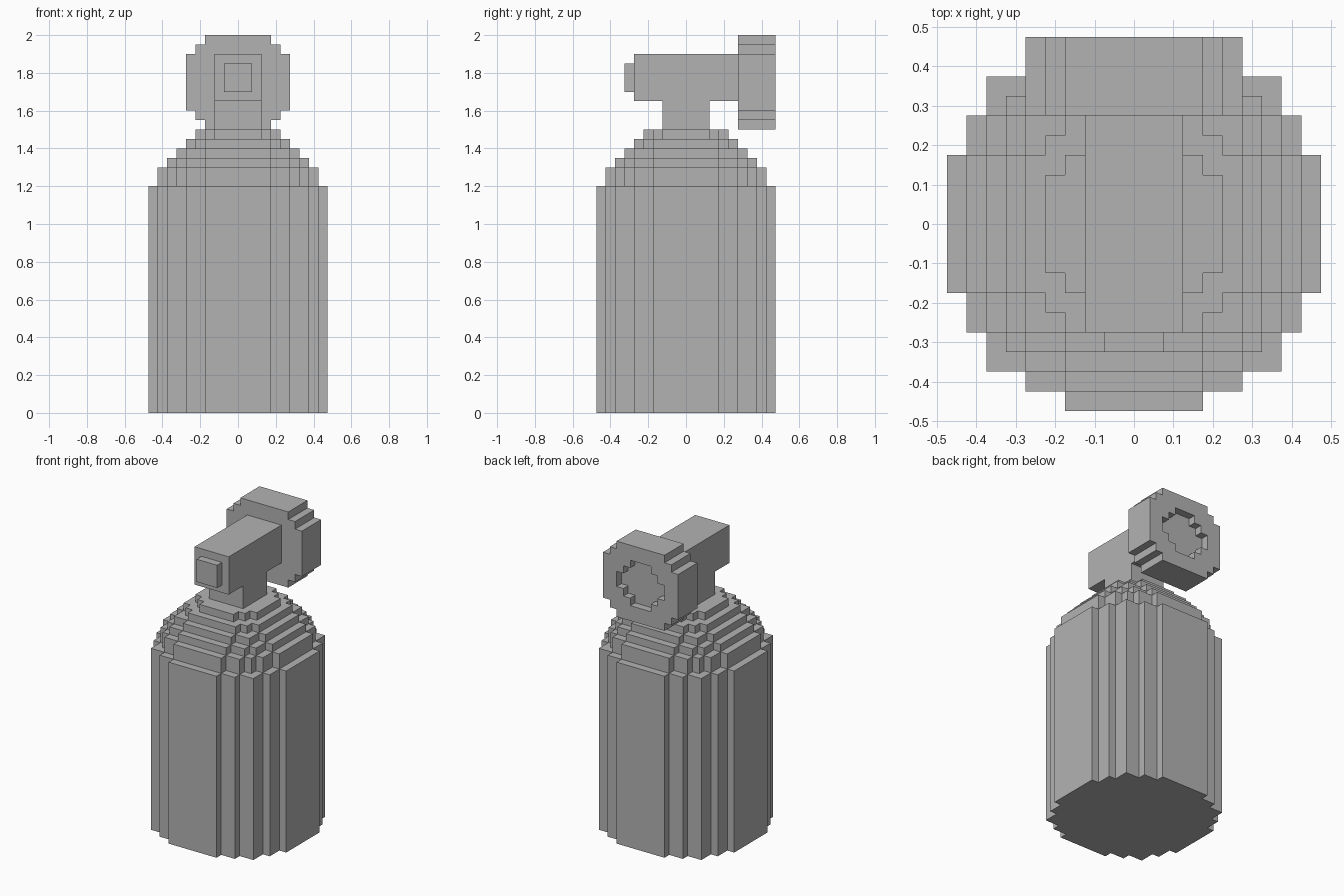
import bpy, bmesh, math

if "Cube" in bpy.data.objects:
    bpy.data.objects.remove(bpy.data.objects["Cube"], do_unlink=True)

U = 0.05  # block size

grey = bpy.data.materials.new("plain grey")
grey.use_nodes = True
grey.diffuse_color = (0.45, 0.45, 0.45, 1)
grey.node_tree.nodes["Principled BSDF"].inputs["Base Color"].default_value = (0.45, 0.45, 0.45, 1)


def stepped_outline(corners):
    """Closed stepped outline from one quadrant's outer corners (in blocks),
    listed from the +x side round to the +y side."""
    quad = []
    for i, (x, y) in enumerate(corners):
        quad.append((x, y))
        if i + 1 < len(corners):
            quad.append((corners[i + 1][0], y))
    back = quad[::-1]
    return (quad + [(-x, y) for x, y in back]
            + [(-x, -y) for x, y in quad] + [(x, -y) for x, y in back])


def loft(name, sections):
    """Skin a list of (corners, height) sections and cap both ends."""
    bm = bmesh.new()
    rings = [[bm.verts.new((x * U, y * U, z)) for x, y in stepped_outline(c)]
             for c, z in sections]
    for a, b in zip(rings, rings[1:]):
        n = len(a)
        for i in range(n):
            j = (i + 1) % n
            bm.faces.new((a[i], a[j], b[j], b[i]))
    bm.faces.new(rings[0][::-1])
    bm.faces.new(rings[-1])
    bmesh.ops.recalc_face_normals(bm, faces=bm.faces)
    mesh = bpy.data.meshes.new(name)
    bm.to_mesh(mesh)
    bm.free()
    mesh.materials.append(grey)
    obj = bpy.data.objects.new(name, mesh)
    bpy.context.collection.objects.link(obj)
    return obj


def box(name, half_x, y0, y1, z0, z1):
    half_y = (y1 - y0) / 2
    obj = loft(name, [([(half_x / U, half_y / U)], z0), ([(half_x / U, half_y / U)], z1)])
    obj.location.y = (y0 + y1) / 2
    return obj


def mirrored(half):
    """Complete a quadrant that is symmetric about its diagonal."""
    return half + [(y, x) for x, y in half[::-1] if x != y]


# Bottle body and the stepped shoulder: half outline, bottom, top
tiers = [
    ("bottle_body", [(9.5, 3.5), (8.5, 5.5), (7.5, 7.5)], 0, 1.2),
    ("shoulder_1", [(8.5, 3.5), (7.5, 5.5), (6.5, 6.5)], 1.2, 1.3),
    ("shoulder_2", [(7.5, 3.5), (6.5, 5.5)], 1.3, 1.35),
    ("shoulder_3", [(6.5, 3.5), (5.5, 5.5)], 1.35, 1.4),
    ("shoulder_4", [(5.5, 3.5), (4.5, 4.5)], 1.4, 1.45),
    ("shoulder_5", [(4.5, 2.5), (3.5, 3.5)], 1.45, 1.5),
]
for name, half, z0, z1 in tiers:
    corners = mirrored(half)
    loft(name, [(corners, z0), (corners, z1)])

# Neck, valve head and outlet
box("neck", 0.125, -0.125, 0.125, 1.5, 1.65)
box("valve_head", 0.125, -0.275, 0.275, 1.65, 1.9)
box("outlet", 0.075, -0.325, -0.275, 1.7, 1.85)

# Round knob at the back with a shallow recess
rim = [(5.5, 3), (4.5, 4), (3.5, 5)]
recess = [(x - 2, y - 2) for x, y in rim]
knob = loft("knob", [(rim, 0.275), (rim, 0.475), (recess, 0.475), (recess, 0.425)])
knob.rotation_euler.x = -math.pi / 2
knob.location.z = 1.75
